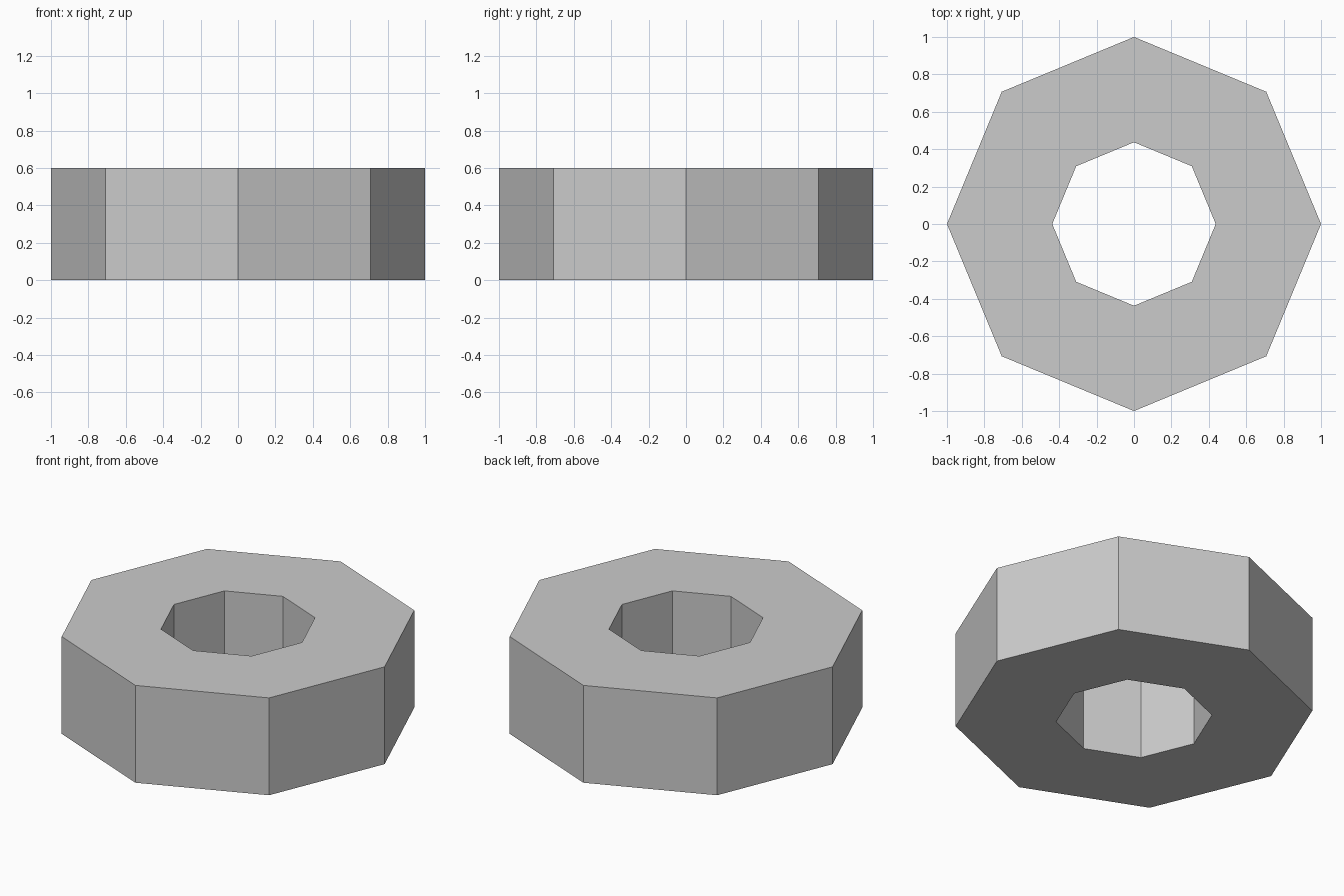
import bpy, bmesh, math

if "Cube" in bpy.data.objects:
    bpy.data.objects.remove(bpy.data.objects["Cube"])

SIDES = 8
OUTER, INNER, HEIGHT = 1.0, 0.437, 0.6

bm = bmesh.new()


def ring(radius, z):
    """Octagon of vertices with corners on the x and y axes."""
    return [bm.verts.new((radius * math.cos(math.tau * i / SIDES),
                          radius * math.sin(math.tau * i / SIDES), z))
            for i in range(SIDES)]


# Rectangular cross-section swept around the octagon
loops = [ring(OUTER, 0), ring(OUTER, HEIGHT), ring(INNER, HEIGHT), ring(INNER, 0)]
for k in range(4):
    a, b = loops[k], loops[(k + 1) % 4]
    for i in range(SIDES):
        j = (i + 1) % SIDES
        bm.faces.new((a[i], a[j], b[j], b[i]))
bmesh.ops.recalc_face_normals(bm, faces=bm.faces)

# Flat-shaded nut body
mesh = bpy.data.meshes.new("octagonal_nut")
bm.to_mesh(mesh)
bm.free()
nut = bpy.data.objects.new("octagonal_nut", mesh)
bpy.context.collection.objects.link(nut)
